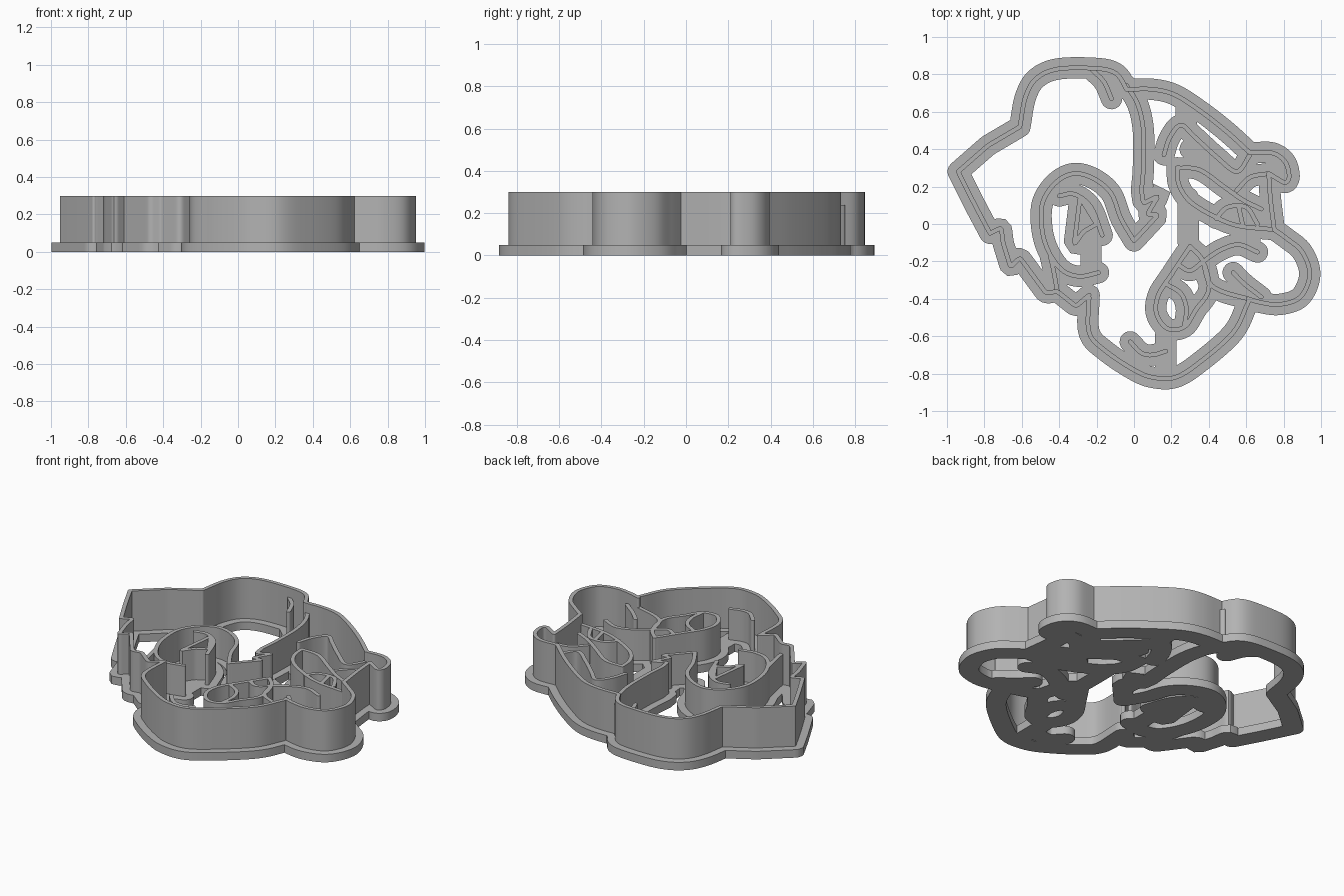
import bpy
import math
from mathutils import Vector
from mathutils.geometry import delaunay_2d_cdt
from mathutils.kdtree import KDTree

default_cube = bpy.data.objects.get("Cube")
if default_cube:
    bpy.data.objects.remove(default_cube)

STEP = 0.01
FLANGE_HALF = 0.057
WALL_HALF = 0.012
FLANGE_TOP = 0.05
OUTER_TOP = 0.3
INNER_TOP = 0.24

plastic = bpy.data.materials.new("grey_plastic")
plastic.use_nodes = True
plastic.diffuse_color = (0.45, 0.45, 0.45, 1)
plastic.node_tree.nodes["Principled BSDF"].inputs["Base Color"].default_value = plastic.diffuse_color


def soften(points):
    """Round the corners of a sampled line slightly, keeping its ends."""
    for _ in range(2):
        inner = [(a + b * 2 + c) / 4 for a, b, c in zip(points, points[1:], points[2:])]
        points = [points[0]] + inner + [points[-1]]
    return points


def sample(stroke, curved):
    """Turn a stroke in hundredths into evenly spaced points."""
    knots = [Vector(p) / 100 for p in stroke]
    padded = [knots[0] * 2 - knots[1]] + knots + [knots[-1] * 2 - knots[-2]]
    points = []
    for before, start, end, after in zip(padded, padded[1:], padded[2:], padded[3:]):
        count = max(2, math.ceil((end - start).length / STEP))
        for i in range(count):
            t = i / count
            point = start.lerp(end, t)
            if curved:
                leave, arrive = (end - before) / 2, (after - start) / 2
                chord = end - start
                limit = chord.length * 1.3
                leave = leave.normalized() * min(leave.length, limit)
                arrive = arrive.normalized() * min(arrive.length, limit)
                point = point + ((leave - chord) * (1 - t) - (arrive - chord) * t) * t * (1 - t)
            points.append(point)
    return soften(points + [knots[-1]])


def outline(points, half):
    """Closed outline of a round-ended band that follows the points."""
    last = len(points) - 1
    left, right = [], []
    for i, point in enumerate(points):
        along = (points[min(i + 1, last)] - points[max(i - 1, 0)]).normalized()
        side = Vector((-along.y, along.x)) * half
        left.append(point + side)
        right.append(point - side)

    def cap(centre, first):
        arm = first - centre
        start = math.atan2(arm.y, arm.x)
        angles = [start - math.pi * k / 10 for k in range(1, 10)]
        return [centre + Vector((math.cos(a), math.sin(a))) * half for a in angles]

    return left + cap(points[-1], left[-1]) + right[::-1] + cap(points[0], right[0])


def build_bands(name, lines, half, bottom, top):
    """Merge bands around all lines into one flat shape and raise it."""
    verts, edges = [], []
    for line in lines:
        ring = outline(line, half)
        base = len(verts)
        verts += ring
        edges += [(base + i, base + (i + 1) % len(ring)) for i in range(len(ring))]
    centres = [p for line in lines for p in line]
    tree = KDTree(len(centres))
    for i, p in enumerate(centres):
        tree.insert(p.to_3d(), i)
    tree.balance()
    flat, _, triangles, *_ = delaunay_2d_cdt(verts, edges, [], 0, 1e-5)

    # Keep only the triangles that lie within the bands
    kept = []
    for tri in triangles:
        a, b, c = (flat[i] for i in tri)
        if tree.find(((a + b + c) / 3).to_3d())[2] < half:
            turn = (b - a).cross(c - a)
            kept.append(tuple(tri) if turn > 0 else tuple(reversed(tri)))
    directed = {(t[k], t[(k + 1) % 3]) for t in kept for k in range(3)}
    rim = [(a, b) for a, b in directed if (b, a) not in directed]
    n = len(flat)
    coords = [(v.x, v.y, z) for z in (bottom, top) for v in flat]
    faces = [tuple(i + n for i in t) for t in kept]
    faces += [t[::-1] for t in kept]
    faces += [(a, b, b + n, a + n) for a, b in rim]
    mesh = bpy.data.meshes.new(name)
    mesh.from_pydata(coords, [], faces)
    mesh.validate()
    mesh.materials.append(plastic)
    mesh.shade_smooth()
    mesh.set_sharp_from_angle(angle=math.radians(35))
    part = bpy.data.objects.new(name, mesh)
    bpy.context.collection.objects.link(part)


# Outer contour, section by section
crown = [(-4, 72), (-9, 80), (-18, 83), (-40, 83), (-52, 78), (-58, 68), (-61, 52)]
nape = [(-61, 52), (-78, 42), (-94, 28)]
neck = [(-94, 28), (-86, 12), (-77, -5)]
fur = [(-77, -5), (-71, -2), (-70, -10), (-66, -23), (-61, -18), (-47, -37),
       (-41, -36), (-31, -44), (-24, -38)]
jaw = [(-24, -38), (-24, -58), (-15, -68), (0, -78), (10, -82), (22, -82),
       (35, -74), (53, -58), (61, -42)]
muzzle = [(61, -40), (68, -42), (78, -43), (89, -39), (94, -27), (90, -15),
          (82, -8), (75, -3)]
forehead = [(-4, 72), (10, 72), (22, 69), (36, 60), (50, 49), (62, 38)]
tuft_tip = [(62, 38), (74, 38), (81, 33), (83, 25), (81, 22), (77, 24), (72, 27)]
bridge = [(72, 27), (73, 13), (75, -3)]
outer = [sample(s, True) for s in (crown, neck, jaw, muzzle, forehead, tuft_tip, bridge)]
outer += [sample(s, False) for s in (nape, fur)]

# Head details
forelock = [(-4, 74), (2, 64), (5, 50), (5, 30), (4, 18)]
curl = [(-22, 82), (-16, 76), (-12, 67)]
lock_zigzag = [(4, 18), (5, 11), (13, 15), (7, 5), (13, 5), (0, -9)]
ear = [(0, -9), (-7, 3), (-12, 16), (-21, 24), (-32, 27), (-42, 22), (-49, 11),
       (-49, -4), (-45, -16), (-38, -25), (-29, -28), (-19, -26)]
ear_tail = [(-45, -16), (-43, -25), (-41, -36)]
ear_fold = [(-40, 15), (-32, 16), (-23, 9), (-17, -6)]
ear_hollow = [(-29, 13), (-32, -11), (-27, -4), (-20, 0), (-28, 13)]

# Brow, eye and nose details
brow = [(16, 37), (19, 46), (25, 53), (32, 47), (44, 36), (55, 28), (62, 37)]
eyelid = [(23, 30), (35, 29), (48, 20), (58, 13), (68, 8)]
eye_under = [(23, 30), (24, 21), (30, 12), (43, 4), (56, -1), (75, -3)]
eye_corner = [(72, 27), (62, 25), (55, 18)]
pupil = [(44, 3), (50, 9), (60, 9), (66, 0)]
pupil_line = [(56, 9), (58, 0)]

# Mouth details
cheek = [(30, -12), (20, -27), (13, -38), (12, -48), (18, -56), (27, -55),
         (33, -46), (40, -35), (37, -20), (30, -12)]
tongue = [(17, -32), (25, -37), (28, -45), (27, -54)]
lip_ring = [(24, -22), (30, -25), (37, -20)]
mouth = [(37, -20), (46, -14), (56, -11), (66, -15)]
chin = [(37, -20), (40, -31), (47, -36), (61, -40)]
smile = [(53, -26), (59, -32), (68, -39)]
jaw_crease = [(-2, -63), (4, -69), (10, -70), (17, -68)]
curved_details = (forelock, curl, ear, ear_tail, ear_fold, brow, eyelid, eye_under,
                  eye_corner, pupil, pupil_line, cheek, tongue, lip_ring, mouth,
                  chin, smile, jaw_crease)
inner = [sample(s, True) for s in curved_details]
inner += [sample(s, False) for s in (lock_zigzag, ear_hollow)]

# Flat bars that tie the loose details to the rim
bars = [[(29, 14), (29, -10)], [(-23, -6), (-23, -25)], [(17, -59), (17, -80)],
        [(28, 63), (28, 52)], [(62, 0), (62, -11)], [(30, 40), (46, 28)]]
bridges = [sample(b, False) for b in bars]

build_bands("base_flange", outer + inner + bridges, FLANGE_HALF, 0, FLANGE_TOP)
build_bands("outer_cutting_wall", outer, WALL_HALF, FLANGE_TOP, OUTER_TOP)
build_bands("inner_detail_walls", inner, WALL_HALF, FLANGE_TOP, INNER_TOP)
